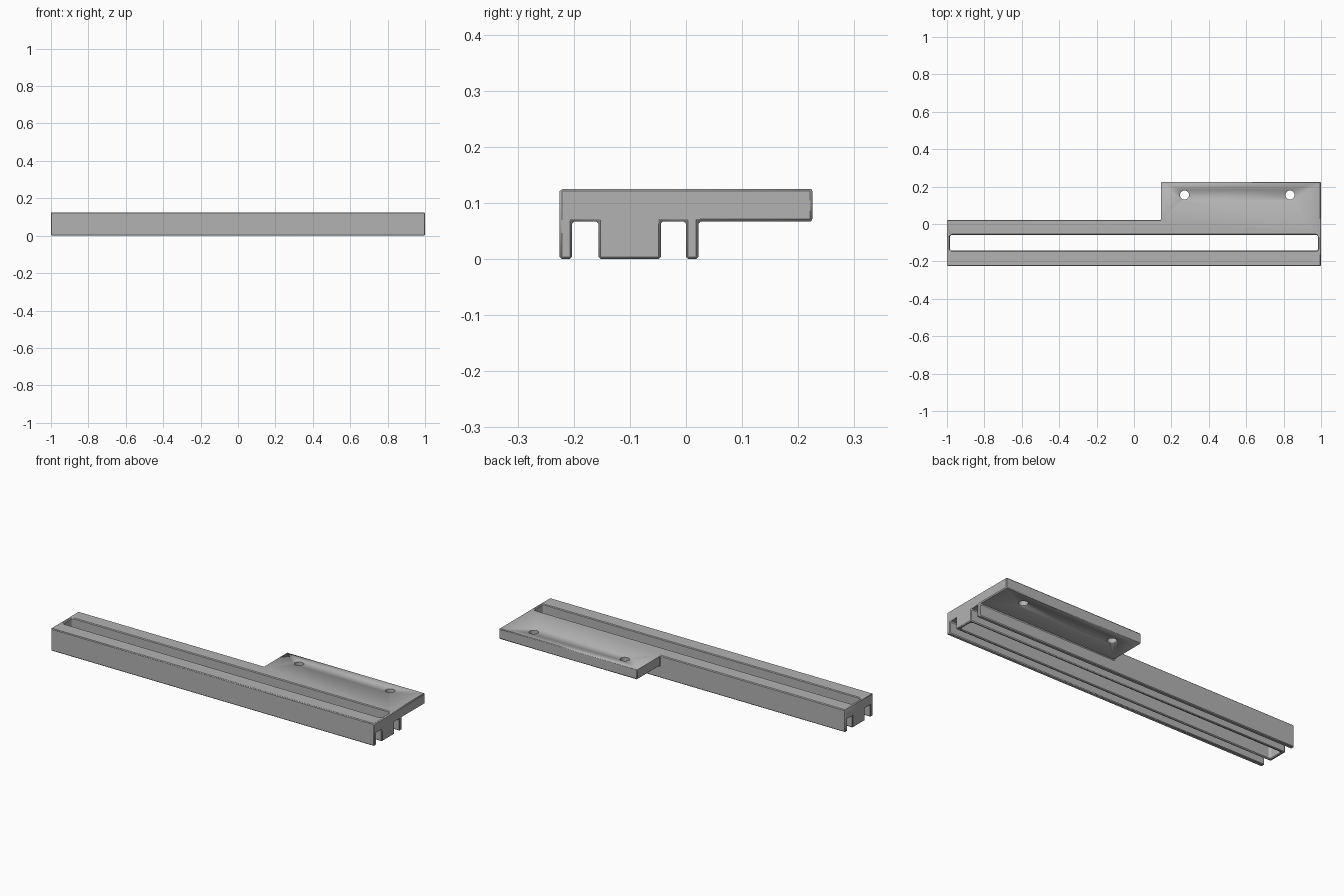
import bpy
import bmesh
from mathutils import Vector

default = bpy.data.objects.get("Cube")
if default:
    bpy.data.objects.remove(default, do_unlink=True)

grey = bpy.data.materials.new("plain_grey")
grey.use_nodes = True
grey.diffuse_color = (0.45, 0.45, 0.45, 1)
grey.node_tree.nodes["Principled BSDF"].inputs["Base Color"].default_value = grey.diffuse_color


def prism(name, points, sweep):
    """Extrude a closed outline along the sweep vector."""
    bm = bmesh.new()
    face = bm.faces.new([bm.verts.new(p) for p in points])
    swept = bmesh.ops.extrude_face_region(bm, geom=[face])["geom"]
    bmesh.ops.translate(bm, vec=Vector(sweep),
                        verts=[g for g in swept if isinstance(g, bmesh.types.BMVert)])
    bmesh.ops.recalc_face_normals(bm, faces=bm.faces)
    mesh = bpy.data.meshes.new(name)
    bm.to_mesh(mesh)
    bm.free()
    mesh.materials.append(grey)
    obj = bpy.data.objects.new(name, mesh)
    bpy.context.collection.objects.link(obj)
    return obj


def box(name, x0, x1, y0, y1):
    return prism(name, [(x0, y0, -0.1), (x1, y0, -0.1), (x1, y1, -0.1), (x0, y1, -0.1)],
                 (0, 0, 0.4))


def cut(target, cutter):
    mod = target.modifiers.new(cutter.name, 'BOOLEAN')
    mod.operation = 'DIFFERENCE'
    mod.solver = 'EXACT'
    mod.object = cutter
    cutter.hide_render = True
    cutter.hide_viewport = True


# Rail cross-section: two lips, a central rib and the mounting flange
TOP, SHELF = 0.125, 0.067
section = [(-0.225, 0), (-0.203, 0), (-0.203, SHELF), (-0.156, SHELF),
           (-0.156, 0), (-0.045, 0), (-0.045, SHELF), (0, SHELF),
           (0, 0), (0.022, 0), (0.022, SHELF), (0.225, SHELF),
           (0.225, TOP), (-0.225, TOP)]
rail = prism("slotted_rail", [(-1, y, z) for y, z in section], (2, 0, 0))

# Flange is kept only at one end
cut(rail, box("flange_trim", -1.2, 0.145, 0.022, 0.4))

# Long through slot with softly rounded corners
slot = box("slot_cutter", -0.985, 0.985, -0.1425, -0.0585)
bm = bmesh.new()
bm.from_mesh(slot.data)
upright = [e for e in bm.edges if abs(e.verts[0].co.z - e.verts[1].co.z) > 0.1]
bmesh.ops.bevel(bm, geom=upright, offset=0.012, segments=4, profile=0.5, affect='EDGES')
bm.to_mesh(slot.data)
bm.free()
cut(rail, slot)

# Two screw holes through the flange
for side, x in (("right", 0.27), ("left", 0.834)):
    bpy.ops.mesh.primitive_cylinder_add(vertices=32, radius=0.024, depth=0.4,
                                        location=(x, 0.155, 0.1))
    hole = bpy.context.object
    hole.name = side + "_hole_cutter"
    hole.data.materials.append(grey)
    cut(rail, hole)

# Fine chamfer on all hard edges
chamfer = rail.modifiers.new("chamfer", 'BEVEL')
chamfer.width = 0.004
chamfer.segments = 1
chamfer.limit_method = 'ANGLE'
chamfer.angle_limit = 0.9

bpy.ops.object.select_all(action='DESELECT')
rail.select_set(True)
bpy.context.view_layer.objects.active = rail
bpy.ops.object.shade_smooth_by_angle(angle=0.4)
